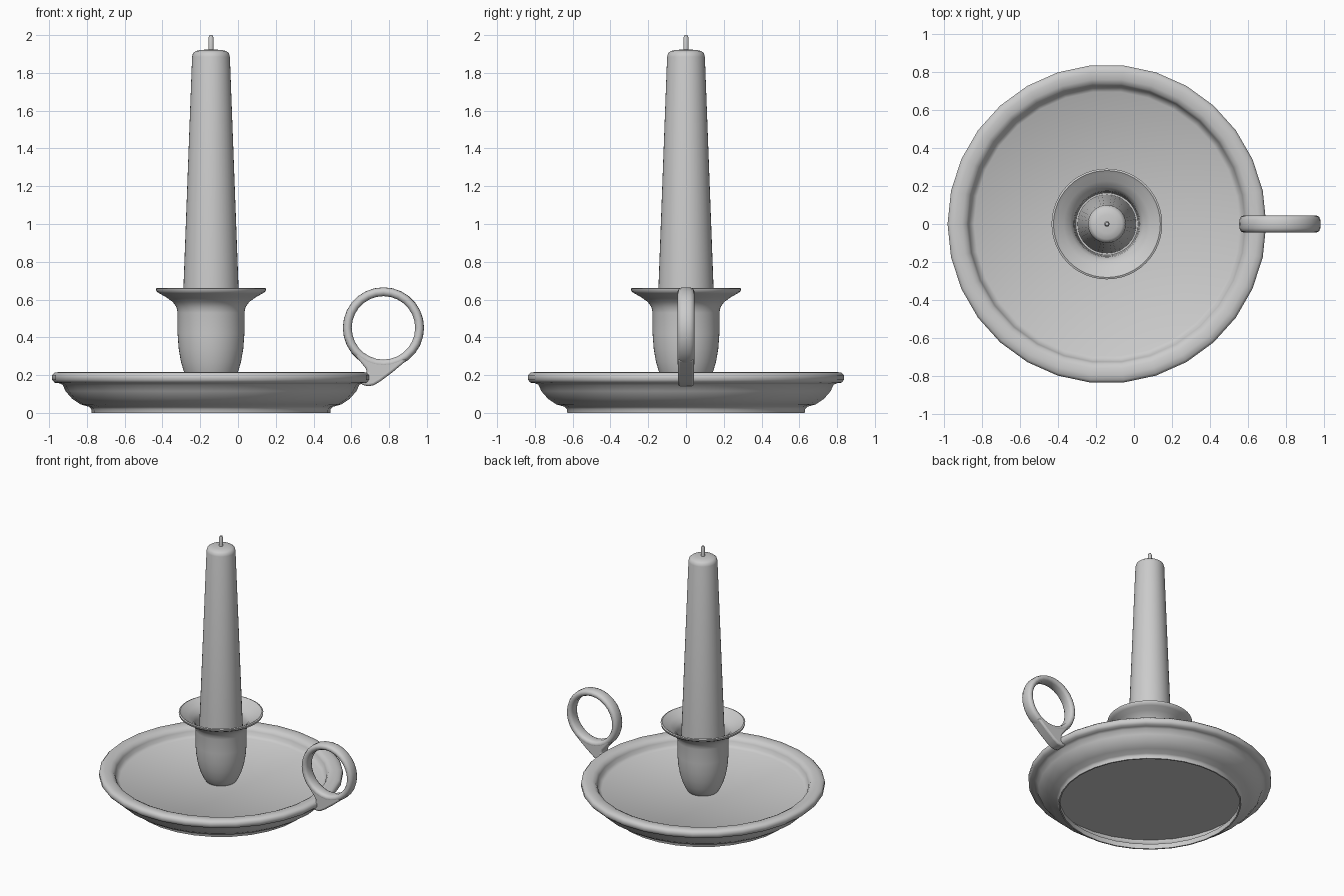
import bpy, bmesh
from math import sin, cos, pi, radians
from mathutils import Matrix

if "Cube" in bpy.data.objects:
    bpy.data.objects.remove(bpy.data.objects["Cube"])

CX = -0.143  # axis of dish, holder and candle


def finish(name, bm, angle=55):
    bmesh.ops.remove_doubles(bm, verts=bm.verts, dist=1e-5)
    bmesh.ops.recalc_face_normals(bm, faces=bm.faces)
    me = bpy.data.meshes.new(name)
    bm.to_mesh(me)
    bm.free()
    ob = bpy.data.objects.new(name, me)
    bpy.context.collection.objects.link(ob)
    bpy.ops.object.select_all(action='DESELECT')
    ob.select_set(True)
    bpy.context.view_layer.objects.active = ob
    bpy.ops.object.shade_smooth_by_angle(angle=radians(angle))
    return ob


def lathe(name, profile, n, matrix, closed=False):
    """Revolve (radius, height) points about local z."""
    bm = bmesh.new()
    rows = [[bm.verts.new((r * cos(2 * pi * i / n), r * sin(2 * pi * i / n), z))
             for i in range(n)] if r > 0 else [bm.verts.new((0, 0, z))] * n
            for r, z in profile]
    pairs = list(zip(rows, rows[1:])) + ([(rows[-1], rows[0])] if closed else [])
    for a, b in pairs:
        for i in range(n):
            j = (i + 1) % n
            quad = list(dict.fromkeys((a[i], a[j], b[j], b[i])))
            if len(quad) > 2:
                bm.faces.new(quad)
    bmesh.ops.transform(bm, matrix=matrix, verts=bm.verts)
    return finish(name, bm)


axis = Matrix.Translation((CX, 0, 0))

# Dish: hollow underside, stepped foot, rolled rim and flat floor
lathe("dish", [(0, .115), (.70, .115), (.692, .09), (.665, .06), (.622, .038),
               (.622, 0), (.632, 0), (.634, .02), (.645, .032),
               (.69, .045), (.735, .075), (.77, .115), (.786, .15), (.805, .157),
               (.828, .16), (.841, .175), (.841, .2), (.828, .213), (.80, .217),
               (.765, .214), (.742, .203), (.731, .185), (.724, .158), (.70, .142),
               (0, .142)], 30, axis)

# Flared candle cup
lathe("candle_cup", [(0, .135), (.10, .135), (.118, .16), (.141, .21), (.159, .27),
                     (.171, .34), (.177, .42), (.177, .53), (.183, .56), (.202, .587),
                     (.237, .612), (.272, .632), (.289, .643), (.292, .658), (.282, .662),
                     (.264, .65), (.227, .63), (.192, .603), (.175, .575), (.17, .54),
                     (.164, .45), (0, .45)], 48, axis)

# Tapered candle and wick
lathe("candle", [(0, .44), (.155, .44), (.146, .66), (.1, 1.885), (.095, 1.905),
                 (.08, 1.916), (.05, 1.922), (0, 1.924)], 40, axis)
lathe("wick", [(0, 1.9), (.014, 1.9), (.014, 1.985), (.009, 1.998), (0, 2.0)], 12, axis)

# Finger ring, standing in the xz plane
RX, RZ = .77, .45
section = [(.168, -.025), (.168, .025), (.176, .039), (.192, .045), (.206, .039),
           (.214, .022), (.215, 0), (.214, -.022), (.206, -.039), (.192, -.045),
           (.176, -.039)]
lathe("finger_ring", section, 28,
      Matrix.Translation((RX, 0, RZ)) @ Matrix.Rotation(pi / 2, 4, 'X'), closed=True)

# Tail joining the ring to the dish rim
outline = [(RX + .18 * cos(radians(a)), RZ + .18 * sin(radians(a))) for a in range(215, 311, 12)]
outline += [(.895, .28), (.82, .217), (.755, .168), (.72, .147), (.69, .141), (.65, .15),
            (.655, .19), (.685, .215), (.675, .237), (.625, .30)]
bm = bmesh.new()
face = bm.faces.new([bm.verts.new((x, -.043, z)) for x, z in outline])
ext = bmesh.ops.extrude_face_region(bm, geom=[face])
bmesh.ops.translate(bm, vec=(0, .086, 0),
                    verts=[v for v in ext["geom"] if isinstance(v, bmesh.types.BMVert)])
tail = finish("ring_tail", bm)
bev = tail.modifiers.new("Bevel", 'BEVEL')
bev.width = .014
bev.segments = 3
bev.limit_method = 'ANGLE'
bev.angle_limit = radians(60)
